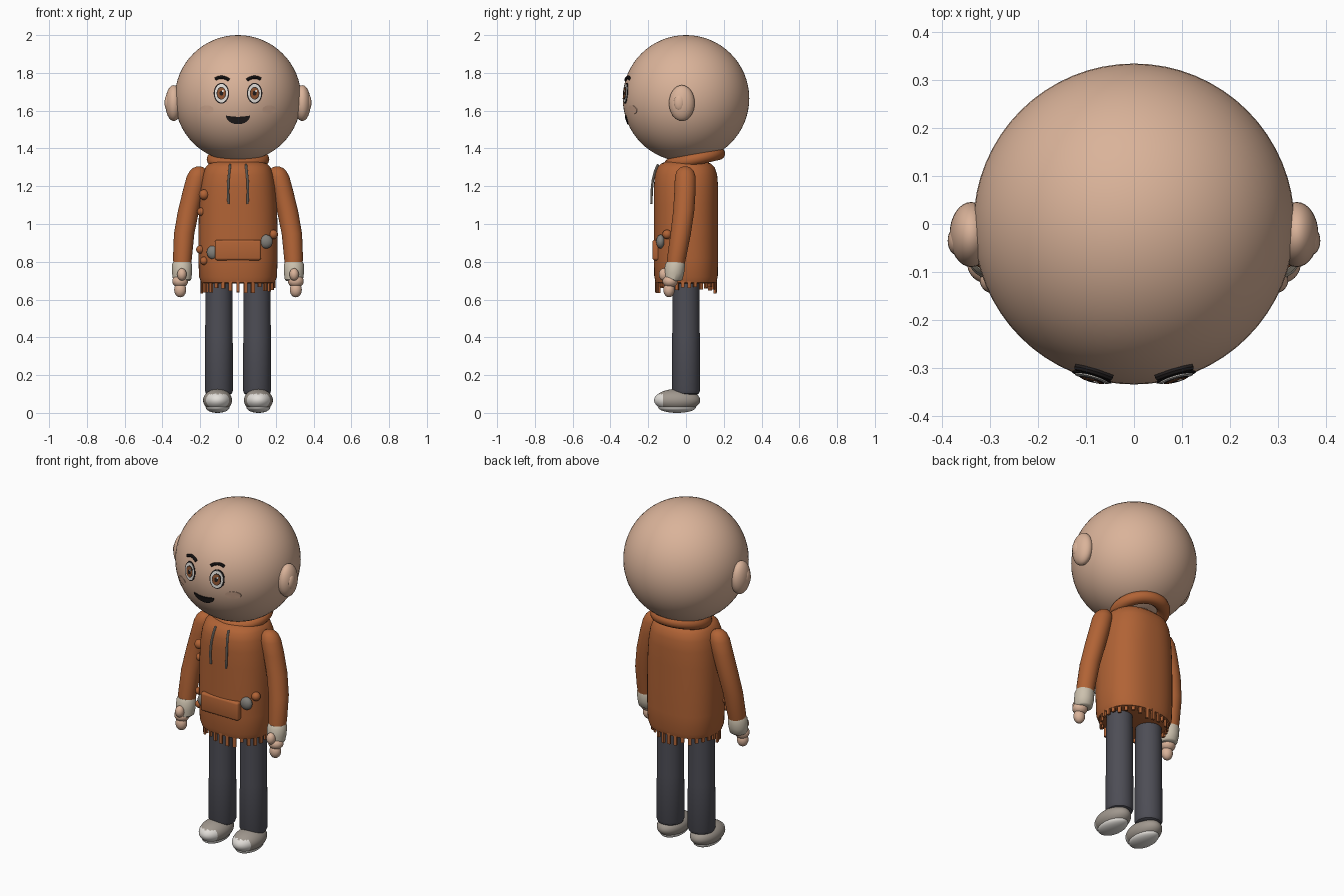
import bpy, bmesh, math, random
from mathutils import Vector, Matrix

random.seed(4)
cube = bpy.data.objects.get("Cube")
if cube:
    bpy.data.objects.remove(cube)


def material(name, r, g, b):
    m = bpy.data.materials.new(name)
    m.use_nodes = True
    m.diffuse_color = (r, g, b, 1)
    bsdf = m.node_tree.nodes["Principled BSDF"]
    bsdf.inputs["Base Color"].default_value = (r, g, b, 1)
    bsdf.inputs["Roughness"].default_value = 0.8
    return m


SKIN = material("skin", 0.70, 0.45, 0.32)
BLUSH = material("blush", 0.66, 0.41, 0.29)
ORANGE = material("orange_cloth", 0.44, 0.125, 0.036)
CREAM = material("cream_knit", 0.60, 0.53, 0.42)
TROUSER = material("dark_grey_cloth", 0.075, 0.075, 0.092)
GREY = material("warm_grey", 0.35, 0.31, 0.27)
WHITE = material("off_white", 0.76, 0.73, 0.69)
METAL = material("dull_grey", 0.22, 0.21, 0.19)
BLACK = material("near_black", 0.015, 0.012, 0.012)
BROWN = material("iris_brown", 0.28, 0.09, 0.03)

HEAD = Vector((0, 0, 1.665))
R = 0.335
parts = []


def finish(name, bm, *mats):
    bmesh.ops.recalc_face_normals(bm, faces=bm.faces)
    mesh = bpy.data.meshes.new(name)
    bm.to_mesh(mesh)
    bm.free()
    for m in mats:
        mesh.materials.append(m)
    ob = bpy.data.objects.new(name, mesh)
    bpy.context.collection.objects.link(ob)
    parts.append(ob)
    return ob


def ball(name, centre, radii, mat, segs=32, rot=None):
    bm = bmesh.new()
    bmesh.ops.create_uvsphere(bm, u_segments=segs, v_segments=segs // 2, radius=1)
    bm.transform(Matrix.LocRotScale(Vector(centre), rot, Vector(radii)))
    return finish(name, bm, mat)


def loft(name, rings, mat, power=2.0, n=40):
    """Horizontal rings (x, y, z, rx, ry) joined into a closed skin."""
    bm = bmesh.new()
    loops = []
    for x, y, z, rx, ry in rings:
        loop = []
        for i in range(n):
            c, s = math.cos(math.tau * i / n), math.sin(math.tau * i / n)
            k = (abs(c) ** power + abs(s) ** power) ** (-1 / power)
            loop.append(bm.verts.new((x + rx * c * k, y + ry * s * k, z)))
        loops.append(loop)
    for a, b in zip(loops, loops[1:]):
        for i in range(n):
            j = (i + 1) % n
            bm.faces.new((a[i], a[j], b[j], b[i]))
    bm.faces.new(loops[0])
    bm.faces.new(loops[-1])
    return finish(name, bm, mat)


def tube(name, points, radius, mat):
    cu = bpy.data.curves.new(name, "CURVE")
    cu.dimensions = "3D"
    cu.bevel_depth = radius
    cu.use_fill_caps = True
    cu.bevel_resolution = 2
    sp = cu.splines.new("POLY")
    sp.points.add(len(points) - 1)
    for p, co in zip(sp.points, points):
        p.co = (*co, 1)
    cu.materials.append(mat)
    ob = bpy.data.objects.new(name, cu)
    bpy.context.collection.objects.link(ob)
    bpy.ops.object.select_all(action="DESELECT")
    ob.select_set(True)
    bpy.context.view_layer.objects.active = ob
    bpy.ops.object.convert(target="MESH")
    parts.append(bpy.context.view_layer.objects.active)


def on_head(x, z, lift):
    dz = z - HEAD.z
    r = R + lift
    return Vector((x, -math.sqrt(r * r - x * x - dz * dz), z))


def plate(name, outline, mat, lift):
    """Thin painted shape that follows the curve of the face."""
    bm = bmesh.new()
    n = len(outline)
    mid = Vector((sum(p[0] for p in outline) / n, sum(p[1] for p in outline) / n))
    centre = bm.verts.new(on_head(mid.x, mid.y, lift))
    rim = [bm.verts.new(on_head(x, z, lift)) for x, z in outline]
    base = [bm.verts.new(on_head(x, z, -0.002)) for x, z in outline]
    for i in range(n):
        j = (i + 1) % n
        bm.faces.new((centre, rim[i], rim[j]))
        bm.faces.new((rim[i], base[i], base[j], rim[j]))
    return finish(name, bm, mat)


def oval(x, z, rx, rz, n=28):
    return [(x + rx * math.cos(math.tau * i / n), z + rz * math.sin(math.tau * i / n))
            for i in range(n)]


# Head, neck and collar
ball("head", HEAD, (R, R, R), SKIN, 64)
loft("neck", [(0, 0.02, 1.27, 0.08, 0.08), (0, 0.02, 1.42, 0.08, 0.08)], SKIN)
bm = bmesh.new()
grid = [[bm.verts.new((math.cos(u) * (0.13 + 0.036 * math.cos(v)),
                       math.sin(u) * (0.13 + 0.036 * math.cos(v)), 0.034 * math.sin(v)))
         for v in [math.tau * j / 14 for j in range(14)]]
        for u in [math.tau * i / 48 for i in range(48)]]
for i in range(48):
    for j in range(14):
        a, b, k = grid[i], grid[(i + 1) % 48], (j + 1) % 14
        bm.faces.new((a[j], b[j], b[k], a[k]))
bm.transform(Matrix.Translation((0, 0.045, 1.343)) @ Matrix.Rotation(math.radians(13), 4, "X"))
finish("hood_collar", bm, ORANGE)

# Hoodie body with rounded shoulders and hem
loft("hoodie_body", [(0, 0, z, rx, ry) for z, rx, ry in (
    (0.685, 0.18, 0.145), (0.69, 0.195, 0.16), (0.72, 0.206, 0.168), (0.82, 0.21, 0.17),
    (0.95, 0.21, 0.17), (1.1, 0.206, 0.17), (1.2, 0.198, 0.17), (1.26, 0.187, 0.165),
    (1.3, 0.172, 0.152), (1.32, 0.152, 0.132), (1.335, 0.11, 0.095))], ORANGE, 2.4, 56)

# Ragged hem strips
bm = bmesh.new()
for i in range(30):
    a = math.tau * (i + 0.5) / 30
    length = random.uniform(0.035, 0.075)
    place = Matrix.Translation((0.192 * math.cos(a), 0.157 * math.sin(a), 0.705 - length / 2))
    place = place @ Matrix.Rotation(a, 4, "Z") @ Matrix.Diagonal((0.012, 0.018, length, 1))
    bmesh.ops.create_cube(bm, size=1, matrix=place)
finish("hem_fringe", bm, ORANGE)

# Front pocket, round fasteners and cloth lumps
bm = bmesh.new()
bmesh.ops.create_cube(bm, size=1, matrix=Matrix.Translation((0, -0.157, 0.862))
                      @ Matrix.Diagonal((0.245, 0.042, 0.108, 1)))
bmesh.ops.bevel(bm, geom=bm.edges[:], offset=0.012, segments=3, affect="EDGES", profile=0.5)
finish("front_pocket", bm, ORANGE)
for s, z in ((1, 0.907), (-1, 0.85)):
    ball("round_fastener", (s * (0.148 if s > 0 else 0.13), -0.134, z), (0.036, 0.024, 0.037), METAL, 24)
for x, y, z, r in ((0.187, -0.1, 0.945, 0.025), (-0.18, -0.1, 1.155, 0.028), (-0.195, -0.075, 1.065, 0.022),
                   (-0.2, -0.075, 0.865, 0.022), (-0.18, -0.105, 0.805, 0.022)):
    ball("cloth_lump", (x, y, z), (r, r, r), ORANGE, 16)

for s in (1, -1):
    side = "left" if s > 0 else "right"

    # Drawstring
    tube(side + "_drawstring", [(s * x, y, z) for x, y, z in (
        (0.042, -0.148, 1.315), (0.046, -0.164, 1.28), (0.051, -0.176, 1.23),
        (0.053, -0.182, 1.17), (0.05, -0.183, 1.105))], 0.0065, GREY)

    # Ear
    ball(side + "_ear", (s * 0.34, -0.022, 1.64), (0.045, 0.068, 0.095), SKIN)
    ball(side + "_inner_ear", (s * 0.37, -0.035, 1.642), (0.019, 0.03, 0.045), SKIN, 24)

    # Sleeve, cuff and hand
    loft(side + "_sleeve", [(s * x, y, z, r, r) for x, y, z, r in (
        (0.295, -0.055, 0.78, 0.046), (0.294, -0.05, 0.82, 0.05), (0.285, -0.028, 0.95, 0.054),
        (0.262, -0.012, 1.07, 0.056), (0.235, -0.005, 1.18, 0.056), (0.217, -0.004, 1.25, 0.055),
        (0.211, -0.004, 1.28, 0.045), (0.208, -0.004, 1.297, 0.03), (0.207, -0.004, 1.305, 0.01))],
        ORANGE, n=28)
    loft(side + "_cuff", [(s * 0.296, y, z, r, r) for y, z, r in (
        (-0.068, 0.698, 0.04), (-0.067, 0.705, 0.048), (-0.063, 0.74, 0.053), (-0.058, 0.785, 0.053),
        (-0.056, 0.8, 0.046))], CREAM, n=28)
    ball(side + "_knuckles", (s * 0.306, -0.084, 0.697), (0.042, 0.04, 0.034), SKIN, 24)
    ball(side + "_fingers", (s * 0.306, -0.09, 0.652), (0.032, 0.03, 0.04), SKIN, 24)
    ball(side + "_thumb", (s * 0.297, -0.117, 0.733), (0.025, 0.027, 0.033), SKIN, 24)

    # Trouser leg
    loft(side + "_trouser_leg", [(s * 0.101, 0, z, r, r) for z, r in (
        (0.095, 0.055), (0.102, 0.068), (0.12, 0.075), (0.4, 0.073), (0.72, 0.07))], TROUSER)

    # Shoe with pale toe and sole
    bm = bmesh.new()
    bmesh.ops.create_uvsphere(bm, u_segments=40, v_segments=24, radius=1)
    bm.transform(Matrix.Translation((s * 0.108, -0.047, 0.067)) @ Matrix.Diagonal((0.077, 0.122, 0.06, 1))
                 @ Matrix.Rotation(math.pi / 2, 4, "X"))
    for f in bm.faces:
        c = f.calc_center_median()
        f.material_index = int(c.y < -0.12 and c.z < 0.1)
    finish(side + "_shoe", bm, GREY, WHITE)
    ball(side + "_sole", (s * 0.108, -0.047, 0.03), (0.063, 0.1, 0.03), WHITE)

    # Eye, brow and cheek
    ex, ez = s * 0.088, 1.692
    plate(side + "_eye_rim", oval(ex, ez, 0.041, 0.055), BLACK, 0.002)
    plate(side + "_eye_white", oval(ex, ez, 0.035, 0.049), WHITE, 0.004)
    plate(side + "_iris_rim", oval(ex, ez, 0.025, 0.033), BLACK, 0.0055)
    plate(side + "_iris", oval(ex, ez, 0.022, 0.03), BROWN, 0.0065)
    plate(side + "_pupil", oval(ex, ez, 0.01, 0.013), BLACK, 0.0075)
    plate(side + "_eye_glint", oval(ex + 0.008, ez + 0.012, 0.005, 0.006, 12), WHITE, 0.0085)
    tube(side + "_brow", [on_head(s * (0.048 + 0.072 * t), 1.762 + 0.05 * t * (1.1 - t), 0.002)
                          for t in [i / 8 for i in range(9)]], 0.0085, BLACK)
    plate(side + "_cheek", oval(s * 0.166, 1.605, 0.037, 0.023), BLUSH, 0.0015)

# Smiling mouth
arc = [math.pi * (1 + i / 16) for i in range(17)]
smile = [(0.064 * math.cos(a), 1.574 + 0.046 * math.sin(a)) for a in arc]
plate("mouth", smile + [(0.03, 1.569), (0, 1.567), (-0.03, 1.569)], BLACK, 0.004)

# Smooth shading with crisp edges
bpy.ops.object.select_all(action="DESELECT")
for ob in parts:
    ob.select_set(True)
bpy.context.view_layer.objects.active = parts[0]
bpy.ops.object.shade_smooth_by_angle(angle=math.radians(40))
